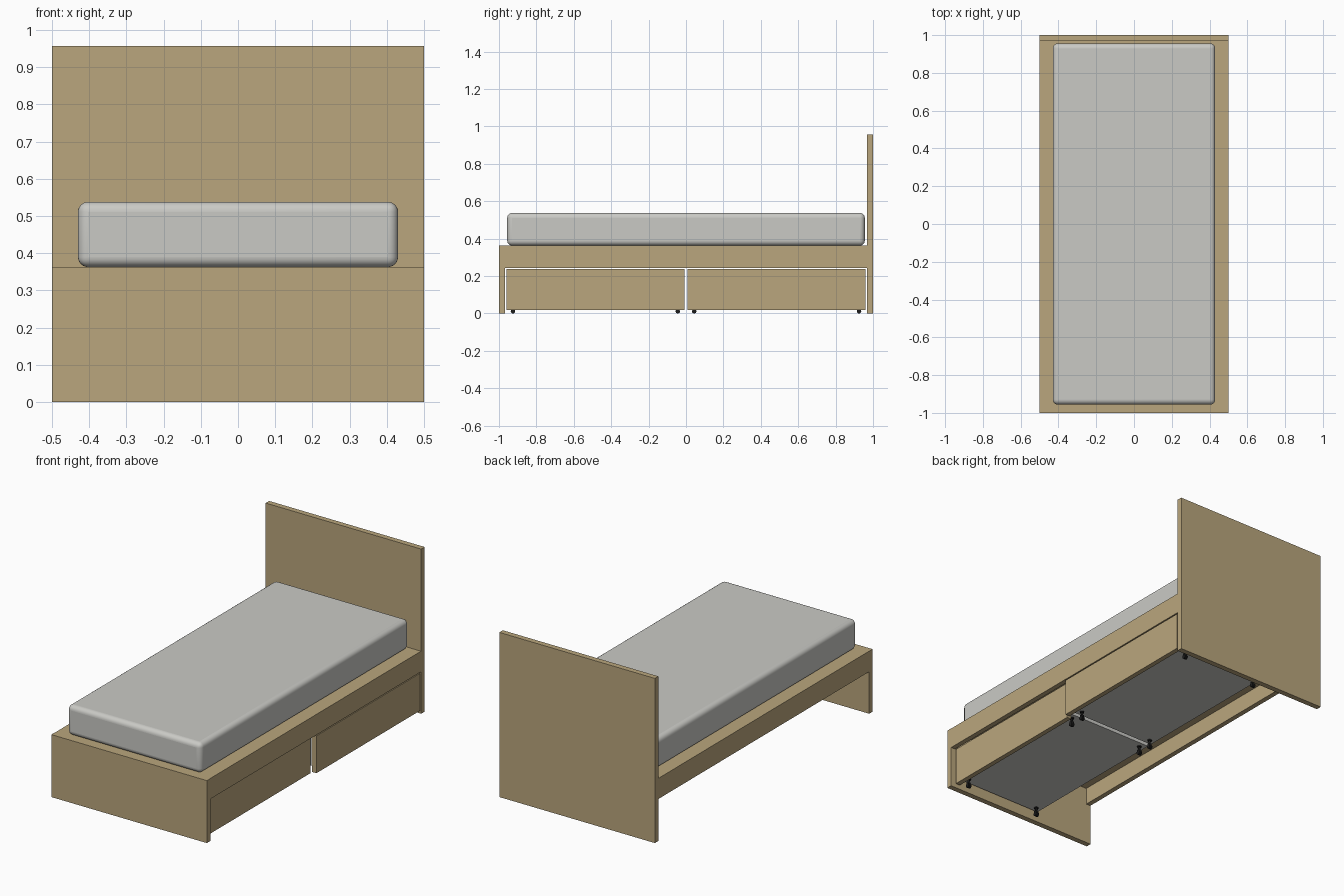
import bpy
import bmesh
from mathutils import Matrix, Vector

if "Cube" in bpy.data.objects:
    bpy.data.objects.remove(bpy.data.objects["Cube"], do_unlink=True)


def material(name, rgb):
    mat = bpy.data.materials.new(name)
    mat.use_nodes = True
    mat.diffuse_color = (*rgb, 1)
    mat.node_tree.nodes["Principled BSDF"].inputs["Base Color"].default_value = (*rgb, 1)
    return mat


WOOD = material("light_wood", (0.49, 0.38, 0.205))
GREY = material("pale_grey", (0.59, 0.59, 0.56))
BLACK = material("black_plastic", (0.012, 0.012, 0.012))


def finish(name, bm, mat):
    mesh = bpy.data.meshes.new(name)
    bm.to_mesh(mesh)
    bm.free()
    mesh.materials.append(mat)
    obj = bpy.data.objects.new(name, mesh)
    bpy.context.collection.objects.link(obj)
    return obj


def add_box(bm, x, y, z):
    """Add a box spanning the (low, high) pairs x, y and z."""
    low, high = Vector(p[0] for p in (x, y, z)), Vector(p[1] for p in (x, y, z))
    place = Matrix.Translation((low + high) / 2) @ Matrix.Diagonal((*(high - low), 1))
    bmesh.ops.create_cube(bm, size=1, matrix=place)


def box(name, mat, x, y, z):
    bm = bmesh.new()
    add_box(bm, x, y, z)
    return finish(name, bm, mat)


def add_cylinder(bm, centre, radius, depth, along_x=False):
    turn = Matrix.Rotation(1.5708, 4, "Y") if along_x else Matrix()
    bmesh.ops.create_cone(bm, cap_ends=True, segments=20, radius1=radius, radius2=radius,
                          depth=depth, matrix=Matrix.Translation(centre) @ turn)


def smooth(obj):
    bpy.ops.object.select_all(action="DESELECT")
    obj.select_set(True)
    bpy.context.view_layer.objects.active = obj
    bpy.ops.object.shade_smooth_by_angle()


# Bed frame: end boards, side rails and thin deck
INNER, DECK = 0.968, 0.363
box("footboard", WOOD, (-0.5, 0.5), (-1, -INNER), (0, DECK))
box("headboard", WOOD, (-0.5, 0.5), (INNER, 1), (0, 0.957))
box("left_rail", WOOD, (0.47, 0.499), (-INNER, INNER), (0.243, DECK))
box("right_rail", WOOD, (-0.499, -0.47), (-INNER, INNER), (0.243, DECK))
box("deck", WOOD, (-0.47, 0.47), (-INNER, INNER), (0.342, DECK))

# Mattress with rounded edges
mattress = box("mattress", GREY, (-0.43, 0.43), (-0.956, 0.956), (DECK, 0.538))
bevel = mattress.modifiers.new("rounded_edges", "BEVEL")
bevel.width = 0.027
bevel.segments = 6
smooth(mattress)


def caster(name, x, y):
    bm = bmesh.new()
    for side in (-1, 1):
        add_cylinder(bm, (x + side * 0.006, y, 0.012), 0.012, 0.008, along_x=True)
    add_box(bm, (x - 0.009, x + 0.009), (y - 0.007, y + 0.007), (0.015, 0.032))
    add_cylinder(bm, (x, y, 0.042), 0.006, 0.026)
    add_cylinder(bm, (x, y, 0.051), 0.012, 0.006)
    smooth(finish(name, bm, BLACK))


def drawer(name, y0, y1, face_x):
    """Wooden front panel, open grey box behind it and four casters."""
    wall, back, base = 0.012, -0.11, 0.054
    inside = face_x - 0.028
    box(name + "_front", WOOD, (inside, face_x), (y0, y1), (0.02, 0.237))
    y0, y1 = y0 + 0.003, y1 - 0.003
    bm = bmesh.new()
    add_box(bm, (back, inside), (y0, y1), (base, base + wall))
    for y in (y0, y1 - wall):
        add_box(bm, (back, inside), (y, y + wall), (base + wall, 0.225))
    add_box(bm, (back, back + wall), (y0 + wall, y1 - wall), (base + wall, 0.225))
    finish(name + "_box", bm, GREY)
    for end, y in (("foot", y0 + 0.032), ("head", y1 - 0.032)):
        for row, x in (("outer", 0.41), ("inner", -0.075)):
            caster(f"{name}_{end}_{row}_caster", x, y)


# Two rolling drawers, the head one pulled out slightly further
drawer("foot_drawer", -0.96, -0.009, 0.472)
drawer("head_drawer", 0.009, 0.96, 0.498)
